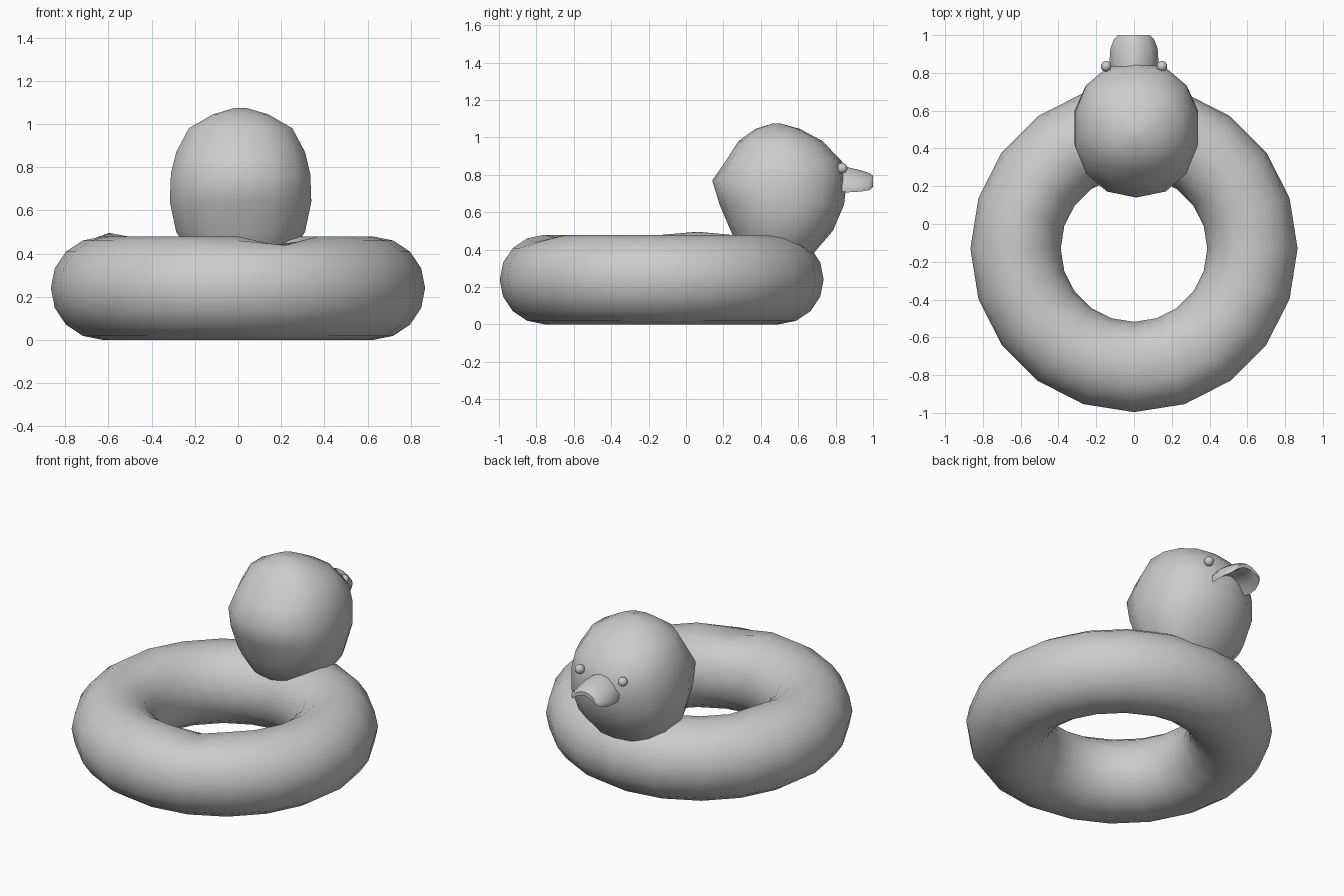
import bpy, bmesh
from math import pi, sin, cos, copysign, radians
from mathutils import Vector

if "Cube" in bpy.data.objects:
    bpy.data.objects.remove(bpy.data.objects["Cube"])


def smooth(obj, angle=50):
    bpy.ops.object.select_all(action='DESELECT')
    obj.select_set(True)
    bpy.context.view_layer.objects.active = obj
    bpy.ops.object.shade_smooth_by_angle(angle=radians(angle))


def loft(name, loops, angle=50):
    """Skin a list of closed point loops and cap both ends."""
    bm = bmesh.new()
    rows = [[bm.verts.new(p) for p in loop] for loop in loops]
    n = len(rows[0])
    for a, b in zip(rows, rows[1:]):
        for i in range(n):
            j = (i + 1) % n
            bm.faces.new((a[i], a[j], b[j], b[i]))
    bm.faces.new(rows[0][::-1])
    bm.faces.new(rows[-1])
    bmesh.ops.recalc_face_normals(bm, faces=bm.faces)
    mesh = bpy.data.meshes.new(name)
    bm.to_mesh(mesh)
    bm.free()
    obj = bpy.data.objects.new(name, mesh)
    bpy.context.collection.objects.link(obj)
    smooth(obj, angle)
    return obj


# Inflatable ring
bpy.ops.mesh.primitive_torus_add(major_segments=20, minor_segments=16,
                                 major_radius=0.627, minor_radius=0.239,
                                 location=(0, -0.13, 0.24))
ring = bpy.context.object
ring.name = "float_ring"
# Small wrinkles: (local centre, vertical shift, reach)
wrinkles = [(Vector((0.19, -0.60, 0.24)), -0.045, 0.18),
            (Vector((-0.55, 0.16, 0.24)), 0.025, 0.17)]
for v in ring.data.vertices:
    for c, dz, reach in wrinkles:
        d = (v.co - c).length
        if d < reach:
            v.co.z += dz * (1 - d / reach)
smooth(ring, 60)

# Head: stacked rounded sections (z, back y, front y, half width)
sections = [(0.30, 0.38, 0.60, 0.15), (0.39, 0.29, 0.69, 0.23),
            (0.50, 0.24, 0.785, 0.305), (0.64, 0.18, 0.845, 0.335),
            (0.77, 0.14, 0.86, 0.33), (0.87, 0.21, 0.835, 0.305),
            (0.98, 0.28, 0.73, 0.245), (1.045, 0.37, 0.61, 0.13),
            (1.073, 0.46, 0.51, 0.03)]


def head_loop(z, y0, y1, w, n=14, e=0.9):
    pts = []
    for i in range(n):
        a = 2 * pi * i / n + pi / 2
        c, s = cos(a), sin(a)
        x = w * copysign(abs(c) ** e, c)
        y = (y0 + y1) / 2 + (y1 - y0) / 2 * copysign(abs(s) ** e, s)
        pts.append((x + 0.012, y, z))
    return pts


loft("head", [head_loop(*s) for s in sections], 60)

# Beak: arched crescent sections (y, half width, crown z, corner drop, thickness)
beak_sections = [(0.78, 0.11, 0.845, 0.09, 0.06), (0.86, 0.13, 0.842, 0.10, 0.06),
                 (0.93, 0.125, 0.825, 0.085, 0.05), (0.98, 0.105, 0.81, 0.065, 0.045),
                 (1.0, 0.085, 0.795, 0.045, 0.025)]


def beak_loop(y, w, z, drop, t):
    us = [-1, -0.7, -0.35, 0, 0.35, 0.7, 1]
    top = [(w * u, y, z - drop * u * u) for u in us]
    low = [(w * 0.95 * u, y, z - drop * u * u - t * (1 - 0.4 * u * u)) for u in us[::-1]]
    return top + low


loft("beak", [beak_loop(*s) for s in beak_sections], 50)

# Eyes
for side, label in ((-1, "left"), (1, "right")):
    bpy.ops.mesh.primitive_uv_sphere_add(segments=16, ring_count=10, radius=0.028,
                                         location=(side * 0.148, 0.835, 0.835))
    eye = bpy.context.object
    eye.name = label + "_eye"
    smooth(eye)
